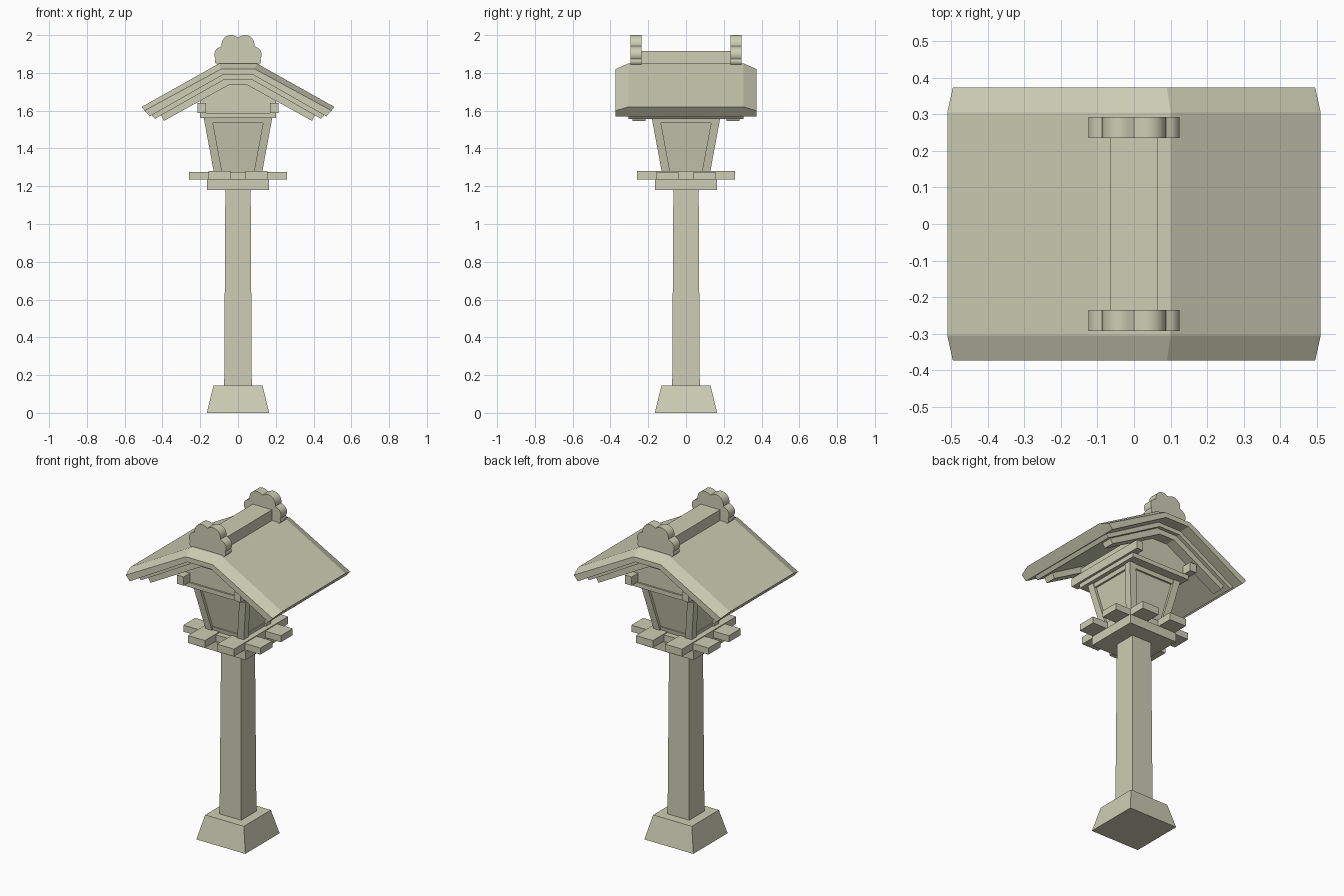
import bpy, bmesh
from math import cos, sin, radians

cube = bpy.data.objects.get("Cube")
if cube:
    bpy.data.objects.remove(cube)

stone = bpy.data.materials.new("pale_stone")
stone.use_nodes = True
stone.diffuse_color = (0.61, 0.62, 0.46, 1)
bsdf = stone.node_tree.nodes["Principled BSDF"]
bsdf.inputs["Base Color"].default_value = stone.diffuse_color
bsdf.inputs["Roughness"].default_value = 0.9


def loft(name, rings):
    """Join matching rings of points into a closed solid."""
    bm = bmesh.new()
    loops = [[bm.verts.new(p) for p in ring] for ring in rings]
    for a, b in zip(loops, loops[1:]):
        for i in range(len(a)):
            j = (i + 1) % len(a)
            bm.faces.new((a[i], a[j], b[j], b[i]))
    bm.faces.new(loops[0])
    bm.faces.new(loops[-1])
    bmesh.ops.recalc_face_normals(bm, faces=bm.faces)
    mesh = bpy.data.meshes.new(name)
    bm.to_mesh(mesh)
    bm.free()
    mesh.materials.append(stone)
    obj = bpy.data.objects.new(name, mesh)
    bpy.context.collection.objects.link(obj)
    return obj


def rect(cx, cy, hx, hy, z):
    return [(cx + sx * hx, cy + sy * hy, z)
            for sx, sy in ((-1, -1), (1, -1), (1, 1), (-1, 1))]


def box(name, cx, cy, hx, hy, z0, z1):
    return loft(name, [rect(cx, cy, hx, hy, z0), rect(cx, cy, hx, hy, z1)])


def taper(name, h0, z0, h1, z1):
    return loft(name, [rect(0, 0, h0, h0, z0), rect(0, 0, h1, h1, z1)])


def mirrored(half, y):
    """Right half of an x-z outline, completed across x = 0."""
    return ([(x, y, z) for x, z in half]
            + [(-x, y, z) for x, z in reversed(half) if x > 0])


def prism(name, half, y0, y1):
    return loft(name, [mirrored(half, y0), mirrored(half, y1)])


# Footing and post
taper("footing", 0.165, 0, 0.13, 0.145)
taper("post", 0.073, 0.145, 0.067, 1.18)

# Platform with crossed beams
box("platform", 0, 0, 0.165, 0.165, 1.18, 1.235)
for side in (-1, 1):
    box("cross_beam_x", 0, side * 0.098, 0.26, 0.057, 1.235, 1.275)
    box("cross_beam_y", side * 0.098, 0, 0.057, 0.26, 1.235, 1.28)

# Lantern box: recessed panels, rails and leaning corner posts
taper("lantern_panels", 0.112, 1.27, 0.165, 1.565)
taper("lantern_bottom_rail", 0.12, 1.275, 0.124, 1.3)
taper("lantern_top_rail", 0.171, 1.535, 0.176, 1.565)
for sx in (-1, 1):
    for sy in (-1, 1):
        loft("lantern_corner_post", [
            rect(sx * 0.106, sy * 0.106, 0.022, 0.022, 1.275),
            rect(sx * 0.16, sy * 0.16, 0.022, 0.022, 1.565)])

# Roof support
box("top_plate", 0, 0, 0.2, 0.23, 1.56, 1.587)
for side in (-1, 1):
    box("roof_beam", side * 0.192, 0, 0.022, 0.28, 1.587, 1.64)
prism("gable_wall", [(0.2, 1.587), (0.2, 1.68), (0.05, 1.77)], -0.22, 0.22)

# Main roof with chamfered gable edges
inner = [(0.1, 1.85), (0.51, 1.62), (0.467, 1.57), (0.08, 1.79)]
outer = [(0.09, 1.82), (0.495, 1.6), (0.467, 1.57), (0.08, 1.79)]
loft("roof", [mirrored(outer, -0.373), mirrored(inner, -0.305),
              mirrored(inner, 0.305), mirrored(outer, 0.373)])

# Stepped layers below the roof
prism("under_roof", [(0.085, 1.795), (0.46, 1.58), (0.44, 1.557), (0.07, 1.766)],
      -0.305, 0.305)
for side in (-1, 1):
    prism("gable_board", [(0.075, 1.77), (0.408, 1.578), (0.392, 1.546), (0.05, 1.735)],
          side * 0.215, side * 0.283)

# Ridge and lobed end ornaments
box("ridge", 0, 0, 0.065, 0.25, 1.83, 1.915)


def arc(cx, cz, r, start, end, steps=10):
    angles = [radians(start + (end - start) * i / steps) for i in range(steps + 1)]
    return [(cx + r * cos(a), cz + r * sin(a)) for a in angles]


lobes = ([(0, 1.988)] + arc(0.037, 1.95, 0.05, 125, -10)
         + arc(0.084, 1.897, 0.041, 75, -25)
         + arc(0.1, 1.862, 0.022, 35, -70, 6) + [(0.1, 1.835)])
for side in (-1, 1):
    ornament = prism("ridge_ornament", lobes, side * 0.235, side * 0.293)
    bpy.ops.object.select_all(action="DESELECT")
    ornament.select_set(True)
    bpy.context.view_layer.objects.active = ornament
    bpy.ops.object.shade_smooth_by_angle(angle=radians(30))
